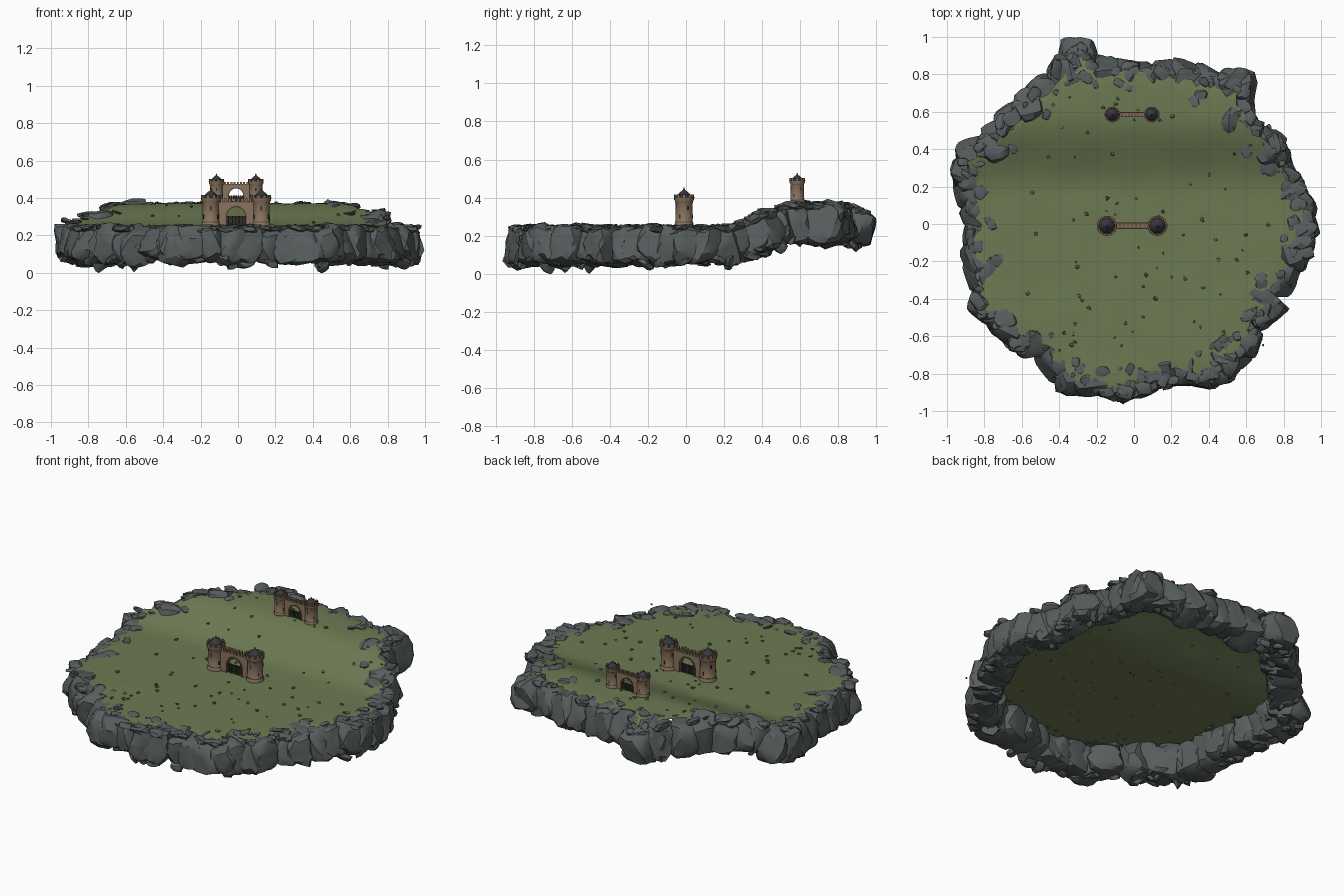
import bpy, bmesh, math, random
from mathutils import Vector, Matrix, noise

random.seed(7)
if "Cube" in bpy.data.objects:
    bpy.data.objects.remove(bpy.data.objects["Cube"])


def material(name, r, g, b):
    m = bpy.data.materials.new(name)
    m.use_nodes = True
    m.diffuse_color = (r, g, b, 1)
    bsdf = m.node_tree.nodes["Principled BSDF"]
    bsdf.inputs["Base Color"].default_value = (r, g, b, 1)
    bsdf.inputs["Roughness"].default_value = 0.9
    return m


GRASS = material("grass green", 0.152, 0.195, 0.086)
ROCK = material("slate grey", 0.096, 0.111, 0.11)
PEBBLE = material("mossy stone", 0.11, 0.135, 0.066)
STONE = material("castle stone", 0.25, 0.172, 0.11)
TRIM = material("red brown trim", 0.155, 0.088, 0.056)
ROOF = material("roof slate", 0.036, 0.039, 0.048)
DARK = material("dark iron", 0.024, 0.021, 0.018)


def finish(bm, name, mat, angle=30):
    bmesh.ops.recalc_face_normals(bm, faces=bm.faces)
    me = bpy.data.meshes.new(name)
    bm.to_mesh(me)
    bm.free()
    me.materials.append(mat)
    ob = bpy.data.objects.new(name, me)
    bpy.context.collection.objects.link(ob)
    bpy.ops.object.select_all(action='DESELECT')
    ob.select_set(True)
    bpy.context.view_layer.objects.active = ob
    bpy.ops.object.shade_smooth_by_angle(angle=math.radians(angle))
    return ob


# Island outline, clockwise from the northern tip
OUTLINE = [Vector(p) for p in (
    (-.30, .99), (-.17, .88), (.24, .87), (.64, .78), (.61, .61), (.80, .47),
    (.90, .24), (.99, .08), (.98, -.13), (.84, -.37), (.75, -.53), (.62, -.74),
    (.49, -.87), (.20, -.87), (-.02, -.96), (-.41, -.92), (-.48, -.73), (-.66, -.69),
    (-.87, -.48), (-.92, -.13), (-.94, .16), (-.99, .32), (-.80, .52),
    (-.55, .76), (-.40, .91))]
SEGS = list(zip(OUTLINE, OUTLINE[1:] + OUTLINE[:1]))
LENGTH = sum((b - a).length for a, b in SEGS)


def offset_point(t, inset):
    d = (t % 1) * LENGTH
    for a, b in SEGS:
        n = (b - a).length
        if d <= n:
            break
        d -= n
    u = (b - a) / n
    return a + u * min(d, n) + Vector((u.y, -u.x)) * inset


def rim(t, inset):
    """Point at fraction t round the rim, moved inward, corners eased; and heading."""
    p, q, r = (offset_point(t + k, inset) for k in (-.008, 0, .008))
    u = r - p
    return (p + q + r) / 3, math.atan2(u.y, u.x)


def height(y):
    t = min(max((y - .16) / .44, 0), 1)
    e = min(max((y - .82) / .16, 0), 1)
    return .25 + .122 * t * t * (3 - 2 * t) - .05 * e


def rand_dir():
    return Vector([random.gauss(0, 1) for _ in range(3)]).normalized()


def rock(bm, centre, size, yaw=0, tilt=.15, detail=3, cuts=9, flare=0):
    """A ball cut flat by random planes; flare widens the foot of its outer side."""
    planes = []
    for axis in range(3):
        for sign in (-1, 1):
            n = Vector((0, 0, 0))
            n[axis] = sign
            planes.append(((n + rand_dir() * .28).normalized(), random.uniform(.7, .82)))
    planes += [(rand_dir(), random.uniform(.78, 1)) for _ in range(cuts)]
    rot = (Matrix.Rotation(yaw, 3, 'Z') @ Matrix.Rotation(random.gauss(0, tilt), 3, 'X')
           @ Matrix.Rotation(random.gauss(0, tilt), 3, 'Y'))
    scale = Vector(size) / .8
    seed = rand_dir() * 9
    for v in bmesh.ops.create_icosphere(bm, subdivisions=detail, radius=1)["verts"]:
        d = v.co.normalized()
        r = 1.15
        for n, c in planes:
            k = d.dot(n)
            if k > .1:
                r = min(r, c / k)
        r += .05 * noise.noise(d * 2 + seed)
        p = d * r
        if p.y > 0:
            p.y *= 1 - flare * p.z
        v.co = rot @ (p * scale) + Vector(centre)


# Grass sheet: rings shrinking from the rim, following the hill
bm = bmesh.new()
N, RINGS = 180, 18
edge = [rim(i / N, .088 + random.uniform(-.035, .025))[0] for i in range(N)]
rings = []
for k in range(1, RINGS + 1):
    f = k / RINGS
    row = []
    for p in edge:
        q = p * f
        z = height(q.y) + .004 * noise.noise(Vector((q.x * 5, q.y * 5, 0)))
        row.append(bm.verts.new((q.x, q.y, z - (.006 if k == RINGS else 0))))
    rings.append(row)
bm.faces.new(rings[0])
for lo, hi in zip(rings, rings[1:]):
    for i in range(N):
        j = (i + 1) % N
        bm.faces.new((lo[i], lo[j], hi[j], hi[i]))
finish(bm, "grass_ground", GRASS, 60)

# Large cliff boulders round the rim, tops level with the grass
bm = bmesh.new()
COUNT = 60
for i in range(COUNT):
    p, yaw = rim((i + random.uniform(-.25, .25)) / COUNT, .1 + random.uniform(-.012, .012))
    h = height(p.y)
    rock(bm, (p.x, p.y, h - .102 + random.uniform(-.01, .006)),
         (random.uniform(.075, .1), random.uniform(.085, .1), random.uniform(.09, .104)),
         yaw + random.gauss(0, .12), .1, flare=.22)
finish(bm, "cliff_boulders", ROCK, 28)

# Broken chunks along the top lip and jagged shards at the foot
bm = bmesh.new()
for i in range(90):
    p, yaw = rim(random.random(), random.uniform(.035, .095))
    s = random.uniform(.018, .04)
    rock(bm, (p.x, p.y, height(p.y) - s * .3 - random.uniform(.0, .012)),
         (s * 1.4, s, s * .5), yaw + random.uniform(-1, 1), .2, 2, 5)
for i in range(75):
    p, yaw = rim(random.random(), random.uniform(.015, .13))
    s = random.uniform(.02, .036)
    rock(bm, (p.x, p.y, height(p.y) - random.uniform(.17, .205)),
         (s * 1.3, s, s * .6), yaw, .7, 2, 2)
finish(bm, "cliff_chunks", ROCK, 28)

# Flat slabs lying on the grass just inside the rim
bm = bmesh.new()
for i in range(60):
    p, yaw = rim(random.random(), random.uniform(.1, .2))
    s = random.uniform(.01, .028)
    rock(bm, (p.x, p.y, height(p.y)), (s * 1.3, s, s * .3), random.uniform(0, 6), .15, 2, 5)
finish(bm, "edge_slabs", ROCK, 28)

# Pebbles scattered over the field
bm = bmesh.new()
for i in range(85):
    x, y = random.uniform(-.62, .72), random.uniform(-.68, .7)
    s = random.uniform(.005, .01)
    rock(bm, (x, y, height(y) + s * .3), (s * 1.2, s, s * .8), random.uniform(0, 6), .2, 1, 3)
finish(bm, "field_pebbles", PEBBLE, 20)


def lathe(bm, x, profile, sides=20):
    rows = [[bm.verts.new((x + r * math.cos(a), r * math.sin(a), z))
             for a in (math.tau * i / sides for i in range(sides))] for r, z in profile]
    for lo, hi in zip(rows, rows[1:]):
        for i in range(sides):
            j = (i + 1) % sides
            bm.faces.new((lo[i], lo[j], hi[j], hi[i]))
    bm.faces.new(rows[0])
    bm.faces.new(rows[-1])


def box(bm, centre, size, yaw=0):
    bmesh.ops.create_cube(bm, size=1, matrix=Matrix.Translation(centre)
                          @ Matrix.Rotation(yaw, 4, 'Z') @ Matrix.Diagonal((*size, 1)))


def arch(radius, spring):
    curve = [(radius * math.cos(a), spring + radius * math.sin(a))
             for a in (math.pi * i / 10 for i in range(11))]
    return [(radius, .002)] + curve + [(-radius, .002)]


def slab(bm, outer, inner, depth):
    """Plate between two matching open outlines, extruded along y."""
    for (a, b, c, d) in zip(outer, outer[1:], inner[1:], inner):
        vs = [bm.verts.new((x, y, z)) for y in (-depth, depth) for x, z in (a, b, c, d)]
        for f in ((0, 1, 2, 3), (4, 5, 6, 7), (0, 1, 5, 4), (2, 3, 7, 6)):
            bm.faces.new([vs[i] for i in f])


def gatehouse(prefix, x0, y0, s):
    stone, trim, roof, iron = (bmesh.new() for _ in range(4))
    for x in (-.135, .135):
        # Round tower with flared foot, string courses and battlements
        lathe(stone, x, [(.05, .002), (.05, .012), (.045, .02), (.044, .125),
                         (.052, .138), (.052, .15), (.044, .15), (.044, .142)])
        for z in (.02, .122, .148):
            r = .047 if z < .14 else .054
            lathe(trim, x, [(r, z), (r, z + .005)])
        for i in range(10):
            a = math.tau * i / 10
            box(stone, (x + .048 * math.cos(a), .048 * math.sin(a), .158), (.009, .017, .018), a)
        # Conical roof and finial
        lathe(roof, x, [(.043, .150), (.041, .158), (.021, .178), (.006, .19), (.002, .203)], 12)
        # Arrow slits
        for i, a in enumerate(math.tau * k / 6 + .52 for k in range(6)):
            z = .05 if i % 2 else .095
            box(iron, (x + .0445 * math.cos(a), .0445 * math.sin(a), z), (.004, .008, .022), a)
    # Curtain wall with an arched opening
    opening = arch(.05, .052)
    top = [(.1, .002)] + [(.1 - .02 * i, .128) for i in range(11)] + [(-.1, .002)]
    slab(stone, top, opening, .014)
    slab(trim, arch(.057, .052), opening, .018)
    box(trim, (0, 0, .128), (.19, .036, .006))
    # Wall walk: merlons on both faces, planks between
    for i in range(8):
        x = -.077 + .022 * i
        for y in (-.015, .015):
            box(stone, (x, y, .138), (.013, .006, .016))
        box(stone, (x, 0, .131), (.009, .026, .004))
    # Low gate of planks and bars inside the arch
    for i in range(7):
        box(iron, (-.045 + .015 * i, 0, .027), (.0125, .008, .052 + .004 * (i % 2)))
    for z in (.012, .04):
        box(iron, (0, 0, z), (.1, .012, .006))
    for bm, part, mat in ((stone, "stonework", STONE), (trim, "trim", TRIM),
                          (roof, "roofs", ROOF), (iron, "gate_and_slits", DARK)):
        ob = finish(bm, prefix + "_" + part, mat, 35)
        ob.location = (x0, y0, height(y0))
        ob.scale = (s, s, s)


gatehouse("front_gatehouse", -.01, -.01, 1)
gatehouse("rear_gatehouse", -.01, .585, .78)
